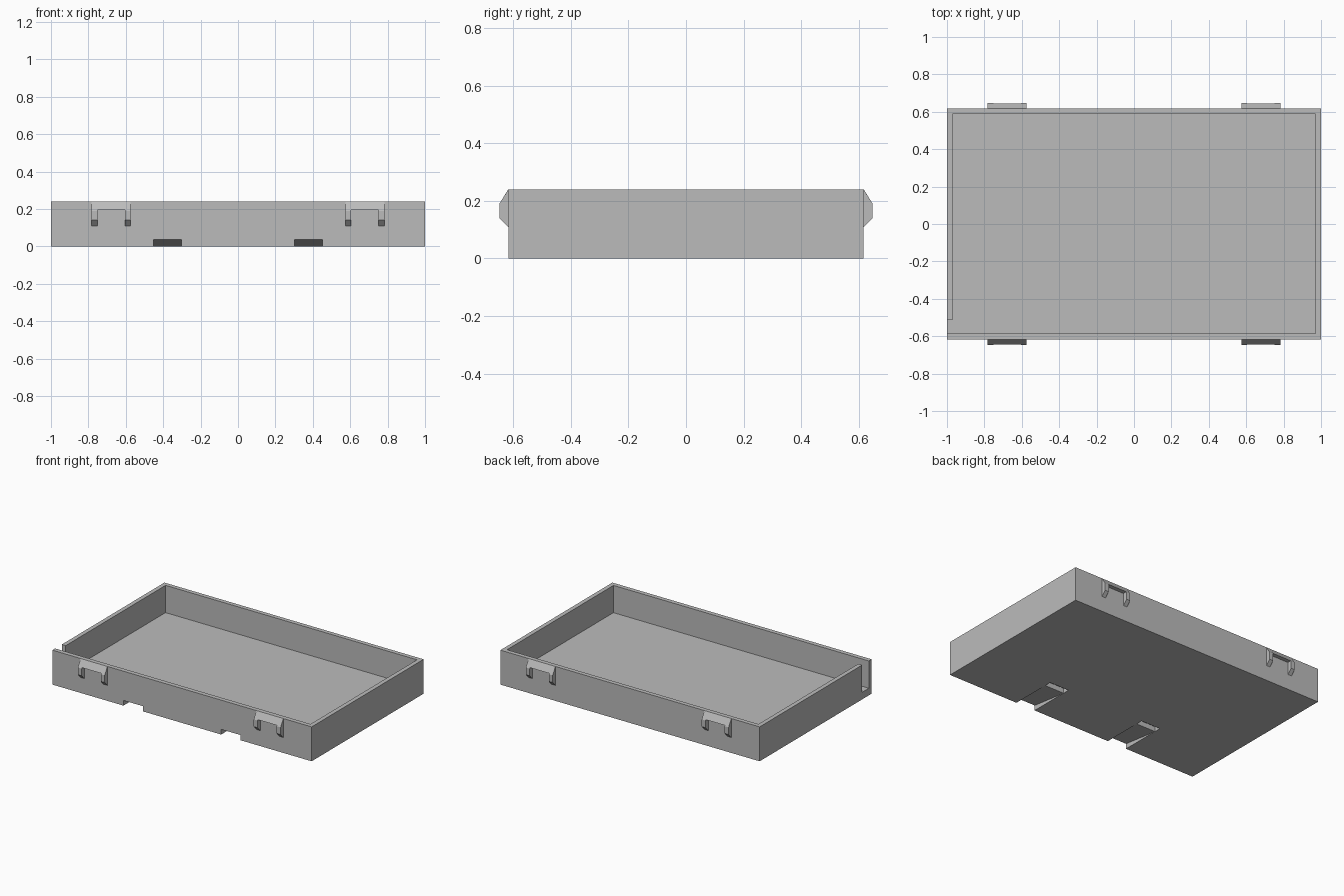
import bpy
import bmesh
from mathutils import Vector

cube = bpy.data.objects.get("Cube")
if cube:
    bpy.data.objects.remove(cube, do_unlink=True)

grey = bpy.data.materials.new("plain grey")
grey.use_nodes = True
grey.diffuse_color = (0.5, 0.5, 0.5, 1)
grey.node_tree.nodes["Principled BSDF"].inputs["Base Color"].default_value = (0.5, 0.5, 0.5, 1)

HALF_Y = 0.617
TOP = 0.24
FLOOR = 0.05


def add_prism(bm, points, direction):
    """Extrude a closed outline of 3D points along a direction."""
    face = bm.faces.new([bm.verts.new(p) for p in points])
    moved = bmesh.ops.extrude_face_region(bm, geom=[face], use_keep_orig=True)
    verts = [g for g in moved["geom"] if isinstance(g, bmesh.types.BMVert)]
    bmesh.ops.translate(bm, verts=verts, vec=Vector(direction))


def side_prism(bm, profile, x0, x1):
    """Profile of (y, z) points swept from x0 to x1."""
    add_prism(bm, [(x0, y, z) for y, z in profile], (x1 - x0, 0, 0))


def plan_prism(bm, outline, z0, z1):
    """Plan of (x, y) points swept from z0 to z1."""
    add_prism(bm, [(x, y, z0) for x, y in outline], (0, 0, z1 - z0))


def finish(bm, name):
    bmesh.ops.recalc_face_normals(bm, faces=bm.faces)
    mesh = bpy.data.meshes.new(name)
    bm.to_mesh(mesh)
    bm.free()
    mesh.materials.append(grey)
    obj = bpy.data.objects.new(name, mesh)
    bpy.context.collection.objects.link(obj)
    return obj


def cut(target, cutter):
    cutter.hide_render = True
    mod = target.modifiers.new("cut", "BOOLEAN")
    mod.operation = "DIFFERENCE"
    mod.solver = "EXACT"
    mod.object = cutter
    bpy.context.view_layer.objects.active = target
    bpy.ops.object.modifier_apply(modifier=mod.name)
    bpy.data.objects.remove(cutter, do_unlink=True)


# Tray block
bm = bmesh.new()
plan_prism(bm, [(-1, -HALF_Y), (1, -HALF_Y), (1, HALF_Y), (-1, HALF_Y)], 0, TOP)
tray = finish(bm, "tray")

# Cavity, with a slot opening through the right wall near the front
bm = bmesh.new()
plan_prism(bm, [(-1.1, -0.586), (0.97, -0.586), (0.97, 0.587),
                (-0.97, 0.587), (-0.97, -0.513), (-1.1, -0.513)], FLOOR, 0.4)
cut(tray, finish(bm, "cavity_cutter"))

# Ramped notches under the front edge, each ending in a shallow catch slot
for side in (-1, 1):
    x0, x1 = side * 0.302, side * 0.452
    ramp = [(-0.7, 0.047), (-0.332, -0.001), (-0.7, -0.001)]
    catch = [(-0.333, -0.1), (-0.333, 0.035), (-0.285, 0.035), (-0.285, -0.1)]
    for profile in (ramp, catch):
        bm = bmesh.new()
        side_prism(bm, profile, x0, x1)
        cut(tray, finish(bm, "notch_cutter"))

# Wall clips: two angled legs joined by a sloping lip
leg = [(HALF_Y, TOP), (0.648, 0.19), (0.648, 0.14), (HALF_Y, 0.108)]
lip = [(HALF_Y, TOP), (0.645, 0.195), (HALF_Y, 0.195)]
for y_name, ys in (("front", -1), ("back", 1)):
    for x_name, xs in (("right", -1), ("left", 1)):
        bm = bmesh.new()
        for profile, a, b in ((leg, 0.575, 0.605), (lip, 0.605, 0.752), (leg, 0.752, 0.782)):
            side_prism(bm, [(ys * y, z) for y, z in profile], xs * a, xs * b)
        finish(bm, f"{y_name}_{x_name}_clip")
